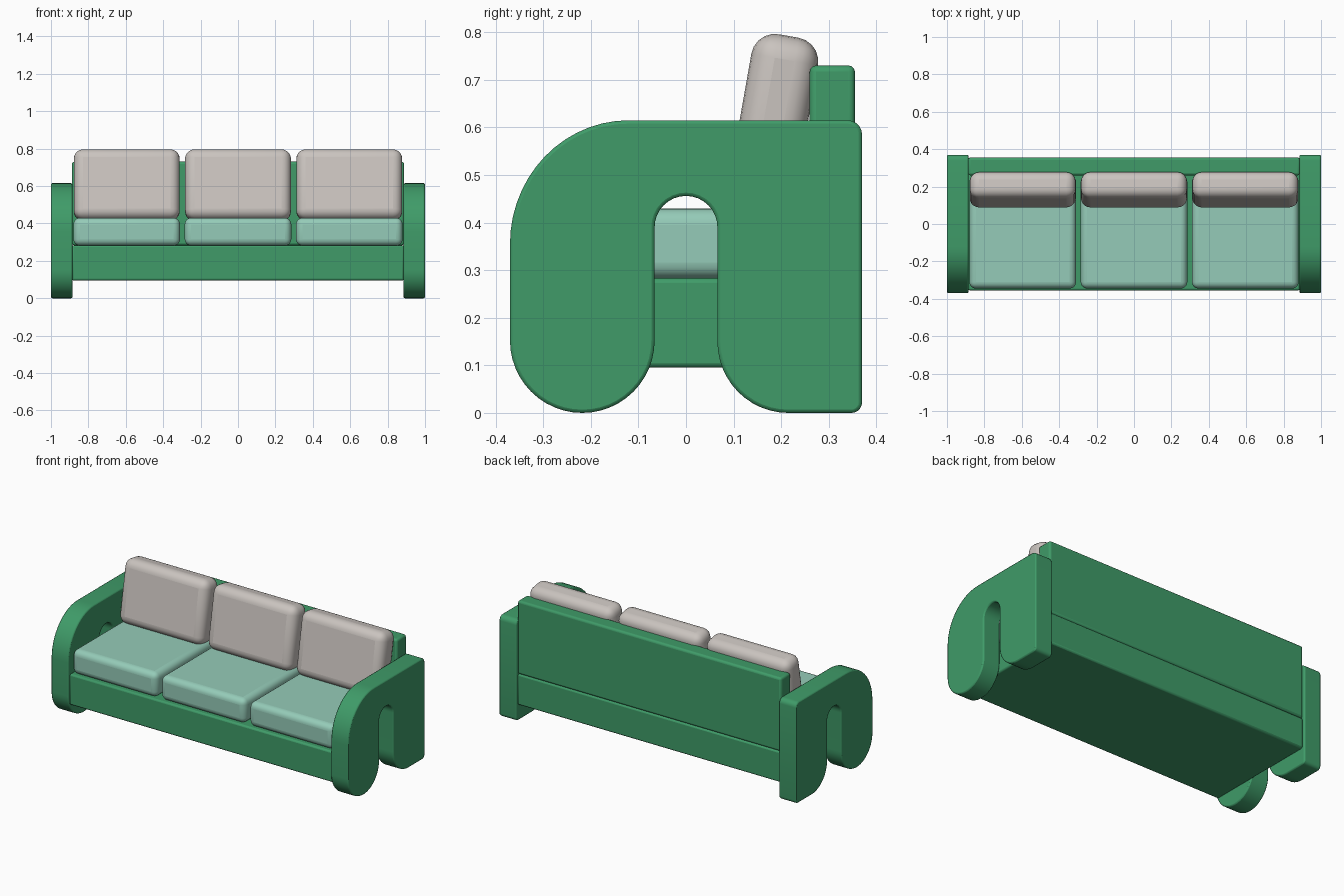
import bpy, bmesh
from math import sin, cos, radians
from mathutils import Matrix

cube = bpy.data.objects.get("Cube")
if cube:
    bpy.data.objects.remove(cube, do_unlink=True)


def material(name, rgb):
    m = bpy.data.materials.new(name)
    m.use_nodes = True
    m.diffuse_color = (*rgb, 1)
    m.node_tree.nodes["Principled BSDF"].inputs["Base Color"].default_value = (*rgb, 1)
    return m


GREEN = material("frame green", (0.05, 0.33, 0.14))
MINT = material("seat mint", (0.30, 0.60, 0.48))
GREY = material("cushion warm grey", (0.59, 0.55, 0.52))


def finish(bm, name, mat, bevel, segments):
    """Turn a bmesh into a bevelled, smooth-shaded object."""
    bmesh.ops.recalc_face_normals(bm, faces=bm.faces)
    mesh = bpy.data.meshes.new(name)
    bm.to_mesh(mesh)
    bm.free()
    mesh.materials.append(mat)
    ob = bpy.data.objects.new(name, mesh)
    bpy.context.collection.objects.link(ob)
    mod = ob.modifiers.new("soft edges", 'BEVEL')
    mod.width, mod.segments = bevel, segments
    mod.limit_method, mod.angle_limit = 'ANGLE', radians(40)
    bpy.ops.object.select_all(action='DESELECT')
    ob.select_set(True)
    bpy.context.view_layer.objects.active = ob
    bpy.ops.object.shade_smooth_by_angle(angle=radians(35))
    return ob


def box(name, mat, lo, hi, bevel, segments):
    bm = bmesh.new()
    size = [h - l for l, h in zip(lo, hi)]
    bmesh.ops.create_cube(bm, size=1, matrix=Matrix.Diagonal((*size, 1)))
    ob = finish(bm, name, mat, bevel, segments)
    ob.location = [(l + h) / 2 for l, h in zip(lo, hi)]
    return ob


def arc(cy, cz, ry, rz, start, end, steps=12):
    angles = [radians(start + (end - start) * i / steps) for i in range(steps + 1)]
    return [(cy + ry * cos(a), cz + rz * sin(a)) for a in angles]


# Arm outline: rounded front leg, arched slot, squarer back leg
outline = (arc(-0.12, 0.355, 0.25, 0.26, 90, 180, 14)
           + arc(-0.218, 0.152, 0.152, 0.152, 180, 360, 24)
           + arc(0, 0.39, 0.066, 0.066, 180, 0, 16)
           + arc(0.215, 0.15, 0.149, 0.15, 180, 270, 12)
           + arc(0.348, 0.022, 0.022, 0.022, 270, 360, 5)
           + arc(0.34, 0.585, 0.03, 0.03, 0, 90, 5))

for side, label in ((-1, "right"), (1, "left")):
    bm = bmesh.new()
    face = bm.faces.new([bm.verts.new((side * 0.885, y, z)) for y, z in outline])
    ext = bmesh.ops.extrude_face_region(bm, geom=[face])
    bmesh.ops.translate(bm, vec=(side * 0.115, 0, 0),
                        verts=[v for v in ext["geom"] if isinstance(v, bmesh.types.BMVert)])
    finish(bm, label + "_arm", GREEN, 0.007, 2)

# Base rail and back panel
box("base", GREEN, (-0.888, -0.355, 0.095), (0.888, 0.355, 0.283), 0.01, 2)
box("back_panel", GREEN, (-0.888, 0.26, 0.283), (0.888, 0.355, 0.73), 0.013, 3)

# Three seat cushions with leaning back cushions
for i, label in enumerate(("right", "middle", "left")):
    x = (i - 1) * 0.595
    box(label + "_seat_cushion", MINT, (x - 0.285, -0.345, 0.281), (x + 0.285, 0.26, 0.43), 0.035, 5)
    back = box(label + "_back_cushion", GREY, (x - 0.283, 0.112, 0.415), (x + 0.283, 0.254, 0.795), 0.05, 5)
    back.rotation_euler.x = radians(-10)
